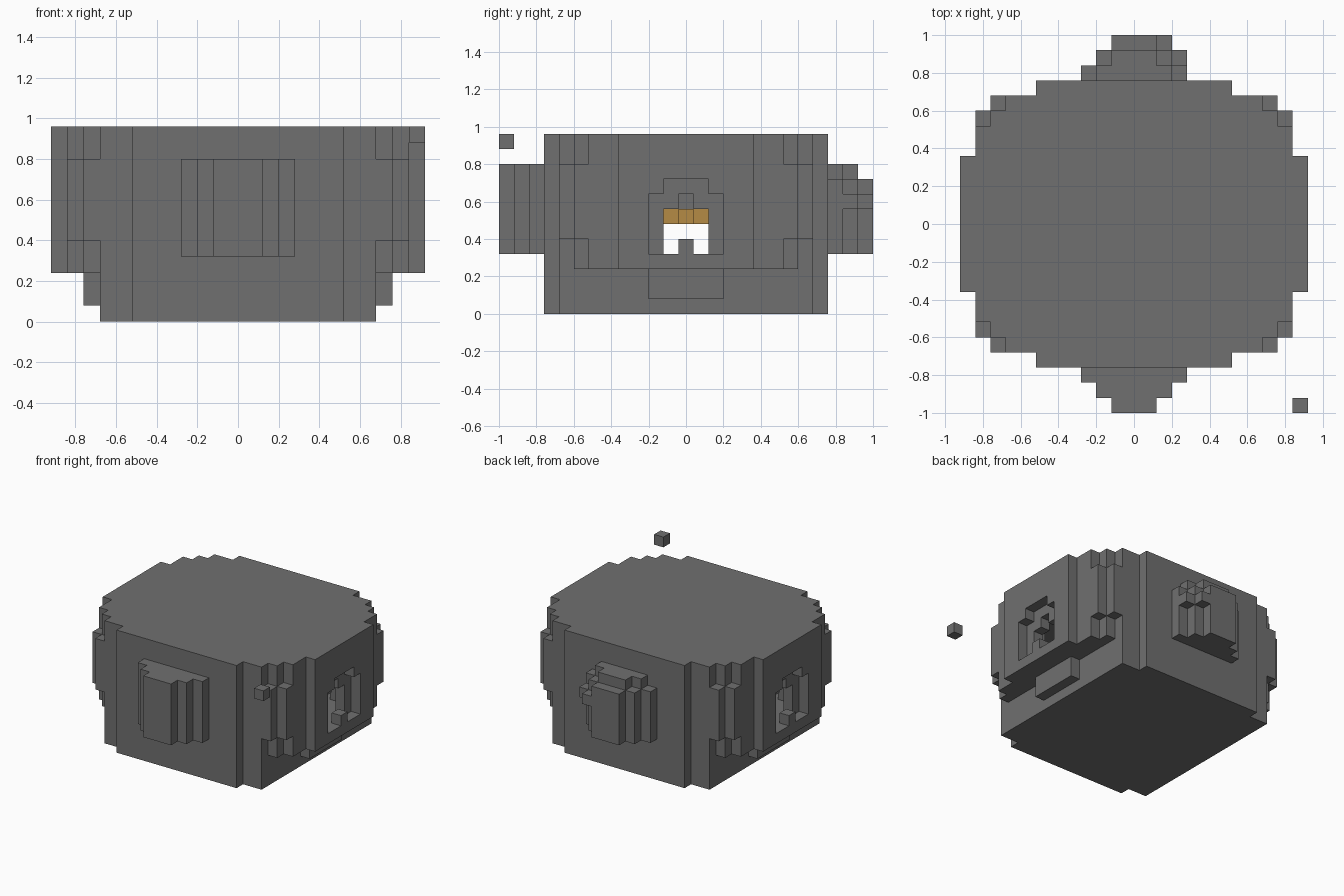
import bpy
import bmesh
from itertools import product
from mathutils import Vector

UNIT = 0.08  # edge of one building cube

if "Cube" in bpy.data.objects:
    bpy.data.objects.remove(bpy.data.objects["Cube"], do_unlink=True)


def material(name, color):
    mat = bpy.data.materials.new(name)
    mat.use_nodes = True
    mat.diffuse_color = color
    mat.node_tree.nodes["Principled BSDF"].inputs["Base Color"].default_value = color
    return mat


grey = material("stone grey", (0.16, 0.16, 0.16, 1))
amber = material("lamp amber", (0.46, 0.26, 0.06, 1))


def cells(x, y, z):
    """Cubes in inclusive ranges; x and y count from the centre."""
    return set(product(*(range(a, b + 1) for a, b in (x, y, z))))


def slab(hx, hy, z):
    """Cubes in a block centred on the vertical axis."""
    return cells((-hx, hx), (-hy, hy), z)


def build(name, cubes, mat):
    """Make one object from the exposed faces of a set of cubes."""
    bm = bmesh.new()
    corners = {}

    def vert(p):
        key = tuple(round(c * 2) for c in p)
        if key not in corners:
            corners[key] = bm.verts.new(p * UNIT)
        return corners[key]

    for cube in cubes:
        centre = Vector(cube) + Vector((0, 0, 0.5))
        for axis, sign in product(range(3), (-1, 1)):
            n = Vector((0, 0, 0))
            n[axis] = sign
            if tuple(int(c + d) for c, d in zip(cube, n)) in cubes:
                continue
            u = Vector((n.y, n.z, n.x))
            v = n.cross(u)
            bm.faces.new([vert(centre + (n + u * a + v * b) / 2)
                          for a, b in ((-1, -1), (1, -1), (1, 1), (-1, 1))])
    mesh = bpy.data.meshes.new(name)
    bm.to_mesh(mesh)
    bm.free()
    mesh.materials.append(mat)
    obj = bpy.data.objects.new(name, mesh)
    bpy.context.collection.objects.link(obj)
    return obj


# Rounded body with a narrower base and corner pillars
body = set()
for hx, hy in ((11, 4), (10, 6), (9, 7), (8, 8), (6, 9)):
    body |= slab(hx, hy, (3, 11))
for hx, hy in ((10, 7), (9, 8)):
    body |= slab(hx, hy, (5, 9))
for hx, hy in ((8, 8), (6, 9)):
    body |= slab(hx, hy, (0, 2))

# Inner chamber, then the stepped openings on both sides
for hx, hy in ((9, 3), (7, 6)):
    body -= slab(hx, hy, (4, 9))
for side in (-1, 1):
    for x, width, top in ((11, 2, 7), (11, 1, 8), (10, 1, 6), (10, 0, 7)):
        body -= cells((side * x, side * x), (-width, width), (4, top))
build("body", body, grey)

# Sill and threshold peg for each opening
for side, label in ((1, "left"), (-1, "right")):
    build(label + "_sill", cells((side * 9, side * 9), (-2, 2), (1, 2)), grey)
    build(label + "_peg", cells((side * 11, side * 11), (0, 0), (4, 4)), grey)

# Front bulge, tapering outwards
front = set()
for step, hx in enumerate((3, 2, 1)):
    front |= cells((-hx, hx), (-10 - step, -10 - step), (4, 9))
build("front_bulge", front, grey)

# Back bulge with a rounded top and two side studs
back = set()
for step, hx in enumerate((3, 2, 1)):
    y = (10 + step, 10 + step)
    back |= cells((-hx, hx), y, (4, 8))
    if step < 2:
        back |= cells((1 - hx, hx - 1), y, (9, 9))
back |= {(3, 11, 7), (2, 12, 7)}
build("back_bulge", back, grey)

# Hanging lamp inside the chamber
build("lamp", slab(1, 0, (6, 6)) | slab(0, 1, (6, 6)), amber)
build("lamp_stem", slab(0, 0, (7, 9)), grey)

# Loose cube beside the front corner
build("loose_cube", {(11, -12, 11)}, grey)
